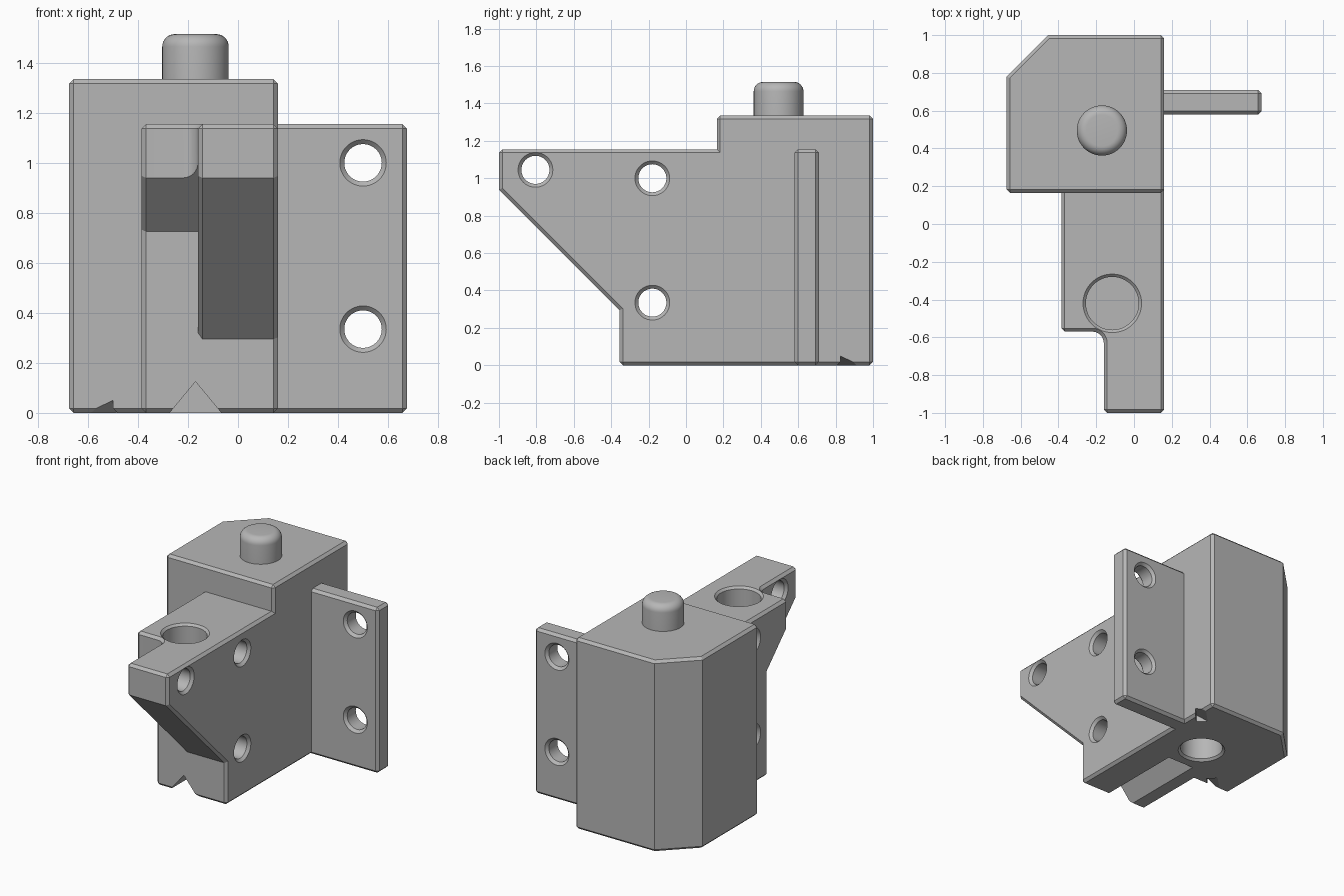
import bpy, bmesh, math
from mathutils import Matrix, Vector

default = bpy.data.objects.get("Cube")
if default:
    bpy.data.objects.remove(default, do_unlink=True)

X, Y, Z = Vector((1, 0, 0)), Vector((0, 1, 0)), Vector((0, 0, 1))
CHAMFER = 0.018

grey = bpy.data.materials.new("plain grey")
grey.use_nodes = True
grey.diffuse_color = (0.47, 0.47, 0.47, 1)
grey.node_tree.nodes["Principled BSDF"].inputs["Base Color"].default_value = grey.diffuse_color


def make_object(bm, name):
    bmesh.ops.recalc_face_normals(bm, faces=bm.faces[:])
    mesh = bpy.data.meshes.new(name)
    bm.to_mesh(mesh)
    bm.free()
    mesh.materials.append(grey)
    obj = bpy.data.objects.new(name, mesh)
    bpy.context.scene.collection.objects.link(obj)
    return obj


def prism(name, points, lo, hi, axes=(X, Y, Z), origin=(0, 0, 0)):
    """Extrude a 2D outline along the third of the given axes."""
    bm = bmesh.new()
    a, b, c = axes
    o = Vector(origin)
    ends = [[bm.verts.new(o + a * p + b * q + c * h) for p, q in points] for h in (lo, hi)]
    bm.faces.new(ends[0])
    bm.faces.new(ends[1])
    n = len(points)
    for i in range(n):
        j = (i + 1) % n
        bm.faces.new((ends[0][i], ends[0][j], ends[1][j], ends[1][i]))
    return make_object(bm, name)


def lathe(name, profile, origin, axis=Z, sides=48):
    """Stack rings of (radius, height) along an axis and cap both ends."""
    bm = bmesh.new()
    turn = Matrix.Translation(origin) @ Z.rotation_difference(axis).to_matrix().to_4x4()
    rings = []
    for r, h in profile:
        angles = [math.tau * i / sides for i in range(sides)]
        rings.append([bm.verts.new(turn @ Vector((r * math.cos(t), r * math.sin(t), h))) for t in angles])
    for low, high in zip(rings, rings[1:]):
        for i in range(sides):
            j = (i + 1) % sides
            bm.faces.new((low[i], low[j], high[j], high[i]))
    bm.faces.new(rings[0])
    bm.faces.new(rings[-1])
    return make_object(bm, name)


def combine(target, others, operation):
    """Apply booleans in turn and discard the helper objects."""
    for other in others:
        mod = target.modifiers.new("combine", 'BOOLEAN')
        mod.operation, mod.solver, mod.object = operation, 'EXACT', other
        bpy.context.view_layer.update()
        graph = bpy.context.evaluated_depsgraph_get()
        mesh = bpy.data.meshes.new_from_object(target.evaluated_get(graph))
        target.modifiers.clear()
        target.data = mesh
        bpy.data.objects.remove(other, do_unlink=True)


def through_hole(origin, axis, length, r=0.075, rim=0.018):
    """Cutter with a countersink at both ends."""
    e = 0.01
    return lathe("hole_cutter", [(r + rim + e, -e), (r, rim), (r, length - rim),
                                 (r + rim + e, length + e)], origin, axis)


def blind_hole(origin, axis, depth=0.2, r=0.14, rim=0.015):
    e = 0.01
    return lathe("socket_cutter", [(r + rim + e, -e), (r, rim), (r, depth)], origin, axis)


# Main block with one clipped rear corner
block = prism("bracket_body", [(-0.675, 0.165), (0.16, 0.165), (0.16, 1),
                               (-0.455, 1), (-0.675, 0.78)], 0, 1.335)

# Forward arm, with a rounded inner corner where it narrows
fillet = [(-0.22 + 0.06 * math.cos(t), -0.63 + 0.06 * math.sin(t))
          for t in [math.pi / 2 * (1 - i / 8) for i in range(9)]]
arm = prism("arm", [(0.16, 0.5), (-0.385, 0.5), (-0.385, -0.57)] + fillet
            + [(-0.16, -1), (0.16, -1)], 0, 1.155)


# Sloped undersides of the arm
def slope_cutter(front_y, right_x):
    knee = 0.94 - (-0.355 - front_y)
    return prism("slope_cutter", [(-1.2, -0.1), (-1.2, knee + 0.845), (-0.355, knee), (-0.355, -0.1)],
                 -0.6, right_x, (Y, Z, X))


combine(arm, [slope_cutter(-1, 0.3), slope_cutter(-0.57, -0.16)], 'DIFFERENCE')

# Side mounting plate
plate = prism("mounting_plate", [(0.05, 0.58), (0.675, 0.58), (0.675, 0.71), (0.05, 0.71)], 0, 1.155)
combine(block, [arm, plate], 'UNION')

# Chamfer the square outer edges
bm = bmesh.new()
bm.from_mesh(block.data)
bmesh.ops.remove_doubles(bm, verts=bm.verts[:], dist=0.0005)
bmesh.ops.dissolve_limit(bm, angle_limit=0.02, verts=bm.verts[:], edges=bm.edges[:])
bm.normal_update()


def is_outer(edge):
    if len(edge.link_faces) != 2 or not edge.is_convex:
        return False
    rise = abs(edge.verts[0].co.z - edge.verts[1].co.z)
    short_slope = edge.calc_length() < 0.04 and rise > 0.0005
    return edge.calc_face_angle() > math.radians(50) and not short_slope


bmesh.ops.bevel(bm, geom=[e for e in bm.edges if is_outer(e)], offset=CHAMFER, offset_type='OFFSET',
                segments=1, profile=0.5, affect='EDGES', clamp_overlap=False)
bm.to_mesh(block.data)
bm.free()

# Screw holes, sockets and grooves
cutters = [through_hole((0.5, 0.58, z), Y, 0.13) for z in (0.335, 1.0)]
cutters += [through_hole((-0.385, -0.18, z), X, 0.545) for z in (0.335, 1.0)]
cutters.append(through_hole((-0.16, -0.805, 1.045), X, 0.32))
cutters.append(blind_hole((-0.115, -0.42, 1.155), -Z))
cutters.append(blind_hole((-0.17, 0.495, 0), Z))
cutters.append(prism("groove_cutter", [(-0.02, -0.29), (0.125, -0.17), (-0.02, -0.05)],
                     -0.5, 0.28, (Z, X, Y)))
diagonal, across = Vector((1, 1, 0)).normalized(), Vector((-1, 1, 0)).normalized()
for lo, hi in ((0.38, 0.7), (-0.7, -0.38)):
    cutters.append(prism("notch_cutter", [(-0.01, 0), (0.05, 0), (-0.01, 0.09)], lo, hi,
                         (Z, across, diagonal), (-0.17, 0.495, 0)))
combine(block, cutters, 'DIFFERENCE')

# Locating pin with a rounded top
top = [(0.083 + 0.05 * math.cos(t), 1.465 + 0.05 * math.sin(t))
       for t in [math.pi / 2 * i / 8 for i in range(9)]]
pin = lathe("locating_pin", [(0.133, 1.3)] + top, (-0.17, 0.495, 0))

for obj in (block, pin):
    bpy.ops.object.select_all(action='DESELECT')
    obj.select_set(True)
    bpy.context.view_layer.objects.active = obj
    bpy.ops.object.shade_smooth_by_angle(angle=math.radians(30))
